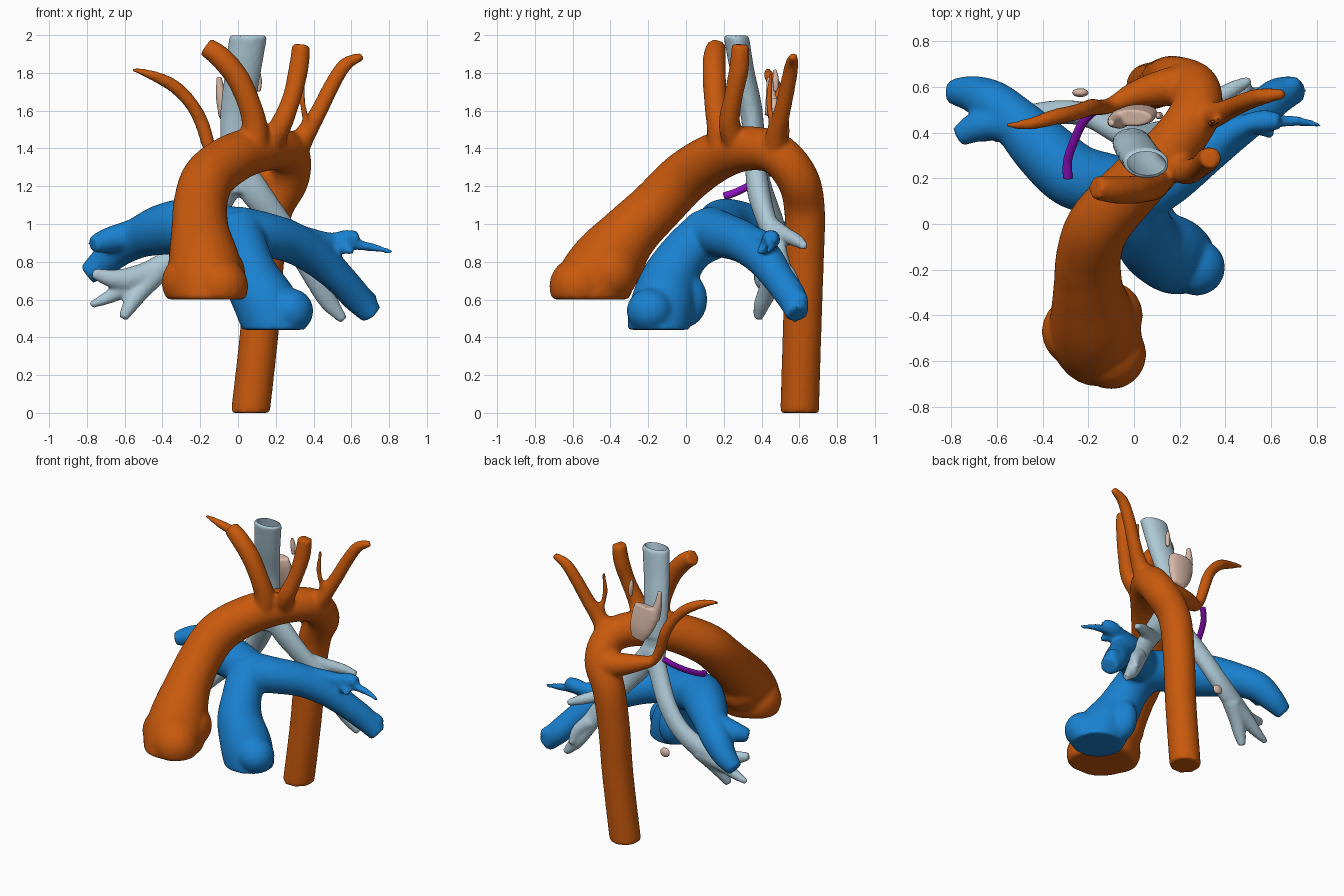
import bpy, bmesh, math
from mathutils import Vector, Matrix


def spline(pts, n=8):
    """Catmull-Rom samples through (x, y, z, radius) points."""
    p = [Vector(q) for q in pts]
    p = [2 * p[0] - p[1]] + p + [2 * p[-1] - p[-2]]
    out = []
    for i in range(1, len(p) - 2):
        a, b, c, d = p[i - 1:i + 3]
        for k in range(n):
            t = k / n
            out.append(0.5 * (2 * b + (c - a) * t + (2 * a - 5 * b + 4 * c - d) * t * t
                              + (3 * b - a - 3 * c + d) * t ** 3))
    return out + [p[-2]]


def tube(bm, pts, flat=1.0, sides=24):
    """Capped tube of varying radius; flat squashes the section in y."""
    s = spline(pts)
    c = [q.to_3d() for q in s]
    rings, normal = [], None
    for i, q in enumerate(s):
        tan = (c[min(i + 1, len(c) - 1)] - c[max(i - 1, 0)]).normalized()
        if normal is None:
            normal = tan.orthogonal()
        normal = (normal - tan * normal.dot(tan)).normalized()
        side = tan.cross(normal)
        ring = []
        for k in range(sides):
            a = 2 * math.pi * k / sides
            off = (normal * math.cos(a) + side * math.sin(a)) * max(q.w, 0.006)
            off.y *= flat
            ring.append(bm.verts.new(c[i] + off))
        rings.append(ring)
    for r0, r1 in zip(rings, rings[1:]):
        for k in range(sides):
            m = (k + 1) % sides
            bm.faces.new((r0[k], r0[m], r1[m], r1[k]))
    bm.faces.new(rings[0][::-1])
    bm.faces.new(rings[-1])


def ball(bm, x, y, z, rx, ry, rz):
    bmesh.ops.create_uvsphere(bm, u_segments=20, v_segments=12, radius=1,
                              matrix=Matrix.Translation((x, y, z)) @ Matrix.Diagonal((rx, ry, rz, 1)))


def cut(bm, z, up):
    """Slice flat at height z, dropping what lies above (up=1) or below (up=-1)."""
    g = bm.verts[:] + bm.edges[:] + bm.faces[:]
    r = bmesh.ops.bisect_plane(bm, geom=g, plane_co=(0, 0, z), plane_no=(0, 0, up), clear_outer=True)
    edges = [e for e in r['geom_cut'] if isinstance(e, bmesh.types.BMEdge)]
    bmesh.ops.holes_fill(bm, edges=edges, sides=0)


def raw(name, bm):
    bmesh.ops.recalc_face_normals(bm, faces=bm.faces)
    me = bpy.data.meshes.new(name)
    bm.to_mesh(me)
    bm.free()
    ob = bpy.data.objects.new(name, me)
    bpy.context.collection.objects.link(ob)
    return ob


def organ(name, bm, color, voxel=0.013, smooth=6, hollow=None):
    """Fuse overlapping pieces into one smooth skin, optionally hollowed."""
    ob = raw(name, bm)
    rm = ob.modifiers.new('fuse', 'REMESH')
    rm.mode, rm.voxel_size = 'VOXEL', voxel
    sm = ob.modifiers.new('soften', 'SMOOTH')
    sm.factor, sm.iterations = 0.5, smooth
    if hollow:
        bo = ob.modifiers.new('lumen', 'BOOLEAN')
        bo.operation, bo.object = 'DIFFERENCE', hollow
        hollow.hide_render = True
    dg = bpy.context.evaluated_depsgraph_get()
    me = bpy.data.meshes.new_from_object(ob.evaluated_get(dg))
    ob.modifiers.clear()
    ob.data = me
    if hollow:
        bpy.data.objects.remove(hollow)
    mat = bpy.data.materials.new(name + '_color')
    mat.diffuse_color = (*color, 1)
    me.materials.clear()
    me.materials.append(mat)
    bpy.ops.object.select_all(action='DESELECT')
    ob.select_set(True)
    bpy.context.view_layer.objects.active = ob
    bpy.ops.object.shade_smooth_by_angle(angle=math.radians(50))
    return ob


# Aorta: root with soft sinus bulges, cut flat at the valve
bm = bmesh.new()
tube(bm, [(-.15, -.58, .48, .16), (-.165, -.5, .66, .2), (-.18, -.42, .8, .19), (-.2, -.29, .96, .155),
          (-.2, -.15, 1.1, .14)])
for x, y, z, r in ((-.1, -.57, .67, .155), (-.25, -.47, .69, .155), (-.11, -.4, .74, .15), (-.19, -.37, .8, .16)):
    ball(bm, x, y, z, r, r, r)
cut(bm, .6, -1)
# Arch and descending part
tube(bm, [(-.2, -.29, .96, .15), (-.2, -.15, 1.1, .143), (-.15, 0, 1.25, .14), (0, .17, 1.36, .13),
          (.16, .33, 1.4, .118), (.265, .48, 1.37, .112), (.265, .59, 1.24, .112), (.18, .628, 1.07, .108),
          (.14, .625, .8, .105), (.115, .615, .45, .103), (.06, .6, -.05, .103)])
cut(bm, 0, -1)
# Neck branches
tube(bm, [(.08, .19, 1.38, .08), (.09, .18, 1.5, .07), (.065, .16, 1.62, .062), (0, .15, 1.77, .062),
          (-.09, .15, 1.88, .06), (-.17, .16, 1.94, .052)])
tube(bm, [(.16, .27, 1.41, .07), (.23, .23, 1.53, .058), (.285, .25, 1.67, .05), (.32, .28, 1.82, .053),
          (.335, .29, 1.95, .048)])
tube(bm, [(.29, .47, 1.38, .08), (.36, .48, 1.48, .055), (.43, .51, 1.6, .045), (.5, .54, 1.74, .042),
          (.57, .56, 1.845, .037), (.66, .57, 1.89, .022)])
tube(bm, [(.34, .46, 1.45, .03), (.355, .45, 1.55, .018), (.34, .44, 1.66, .018), (.345, .45, 1.8, .012)])
# Outpouching behind the windpipe with the crossing right branch
tube(bm, [(.25, .61, 1.22, .1), (.12, .595, 1.25, .08), (.0, .565, 1.28, .058), (-.1, .52, 1.31, .036),
          (-.15, .51, 1.4, .036), (-.19, .51, 1.53, .038), (-.25, .49, 1.64, .036), (-.34, .47, 1.73, .036),
          (-.45, .44, 1.785, .028), (-.56, .43, 1.82, .012)])
organ('aorta', bm, (.58, .10, .004), smooth=8)

# Pulmonary trunk
bm = bmesh.new()
tube(bm, [(.22, -.16, .36, .155), (.16, -.13, .55, .17), (.075, -.085, .71, .15), (.035, 0, .85, .13),
          (.0, .13, .96, .14)])
ball(bm, .275, -.19, .54, .125, .125, .12)
ball(bm, .1, -.01, .6, .09, .125, .15)
cut(bm, .44, -1)
# Right pulmonary artery and its two stubs
tube(bm, [(.05, .12, .94, .14), (-.1, .17, .97, .135), (-.26, .21, .99, .145), (-.4, .33, .97, .135),
          (-.52, .45, .93, .11), (-.62, .53, .88, .1), (-.71, .57, .8, .08), (-.8, .58, .73, .055)])
tube(bm, [(-.52, .44, .94, .1), (-.62, .44, .93, .075), (-.7, .42, .91, .065), (-.77, .38, .89, .045)])
# Left pulmonary artery with lower and ragged upper branches
tube(bm, [(.0, .12, .96, .135), (.15, .2, .94, .12), (.29, .31, .9, .11), (.42, .41, .82, .1),
          (.54, .49, .71, .085), (.63, .56, .61, .08), (.71, .59, .52, .06)])
tube(bm, [(.28, .3, .92, .09), (.4, .39, .91, .065), (.5, .44, .91, .045), (.57, .45, .92, .05),
          (.64, .45, .93, .036)])
tube(bm, [(.5, .44, .9, .04), (.62, .45, .89, .03), (.72, .45, .875, .022), (.82, .43, .85, .012)])
tube(bm, [(.52, .44, .89, .04), (.57, .41, .87, .03), (.61, .39, .85, .018)])
tube(bm, [(.62, .55, .62, .07), (.69, .6, .6, .05), (.73, .61, .59, .03)])
organ('pulmonary_artery', bm, (.01, .22, .63), smooth=8)

# Windpipe with its bronchi, open at the top
pipe = [(.055, .265, 2.0, .1), (.025, .3, 1.8, .095), (-.003, .345, 1.6, .09), (-.01, .365, 1.4, .085)]
bm = bmesh.new()
tube(bm, [(.07, .245, 2.1, .1)] + pipe, flat=.66)
cut(bm, 2.0, 1)
tube(bm, [(-.01, .362, 1.45, .085), (-.005, .365, 1.32, .088), (.02, .375, 1.17, .085)], flat=.56)
tube(bm, [(.01, .368, 1.3, .075), (.09, .385, 1.17, .08), (.19, .42, 1.04, .07), (.31, .48, .88, .062),
          (.4, .52, .73, .06), (.48, .56, .59, .05), (.56, .58, .49, .025)], flat=.75)
tube(bm, [(.24, .45, .98, .055), (.34, .53, .94, .042), (.43, .59, .91, .035), (.51, .63, .88, .02)])
tube(bm, [(.4, .53, .74, .05), (.47, .57, .67, .04), (.5, .61, .58, .02)])
tube(bm, [(.0, .37, 1.3, .07), (-.07, .41, 1.16, .068), (-.18, .47, .99, .066), (-.3, .49, .85, .066),
          (-.44, .47, .75, .07), (-.56, .43, .71, .065), (-.66, .4, .71, .05), (-.77, .38, .74, .028)], flat=.8)
tube(bm, [(-.46, .46, .72, .06), (-.6, .44, .66, .05), (-.69, .43, .61, .035), (-.78, .42, .57, .018)])
tube(bm, [(-.44, .47, .73, .06), (-.52, .43, .64, .05), (-.57, .4, .57, .042), (-.61, .38, .5, .025)])
inner = bmesh.new()
tube(inner, [(.066, .252, 2.06, .084)] + [(x, y, z, r - .016) for x, y, z, r in pipe], flat=.6)
organ('windpipe', bm, (.42, .58, .67), smooth=4, hollow=raw('lumen_cutter', inner))

# Gullet fragment: flat block with a spike
bm = bmesh.new()
tube(bm, [(.04, .5, 1.42, .05), (.02, .49, 1.5, .085), (-.005, .47, 1.6, .1), (-.01, .465, 1.66, .09)], flat=.4)
tube(bm, [(-.06, .46, 1.58, .045), (-.09, .45, 1.68, .028), (-.1, .44, 1.78, .014)])
tube(bm, [(.11, .475, 1.7, .012), (.11, .475, 1.76, .018), (.105, .47, 1.82, .01)])
ball(bm, -.235, .575, .7, .038, .02, .035)
organ('gullet', bm, (.69, .48, .39), voxel=.008, smooth=4)

# Ligament closing the ring
bm = bmesh.new()
tube(bm, [(-.29, .2, 1.145, .022), (-.29, .28, 1.175, .02), (-.26, .37, 1.225, .02), (-.22, .45, 1.28, .02),
          (-.17, .5, 1.33, .02)])
organ('ligament', bm, (.28, .005, .53), voxel=.006, smooth=2)
